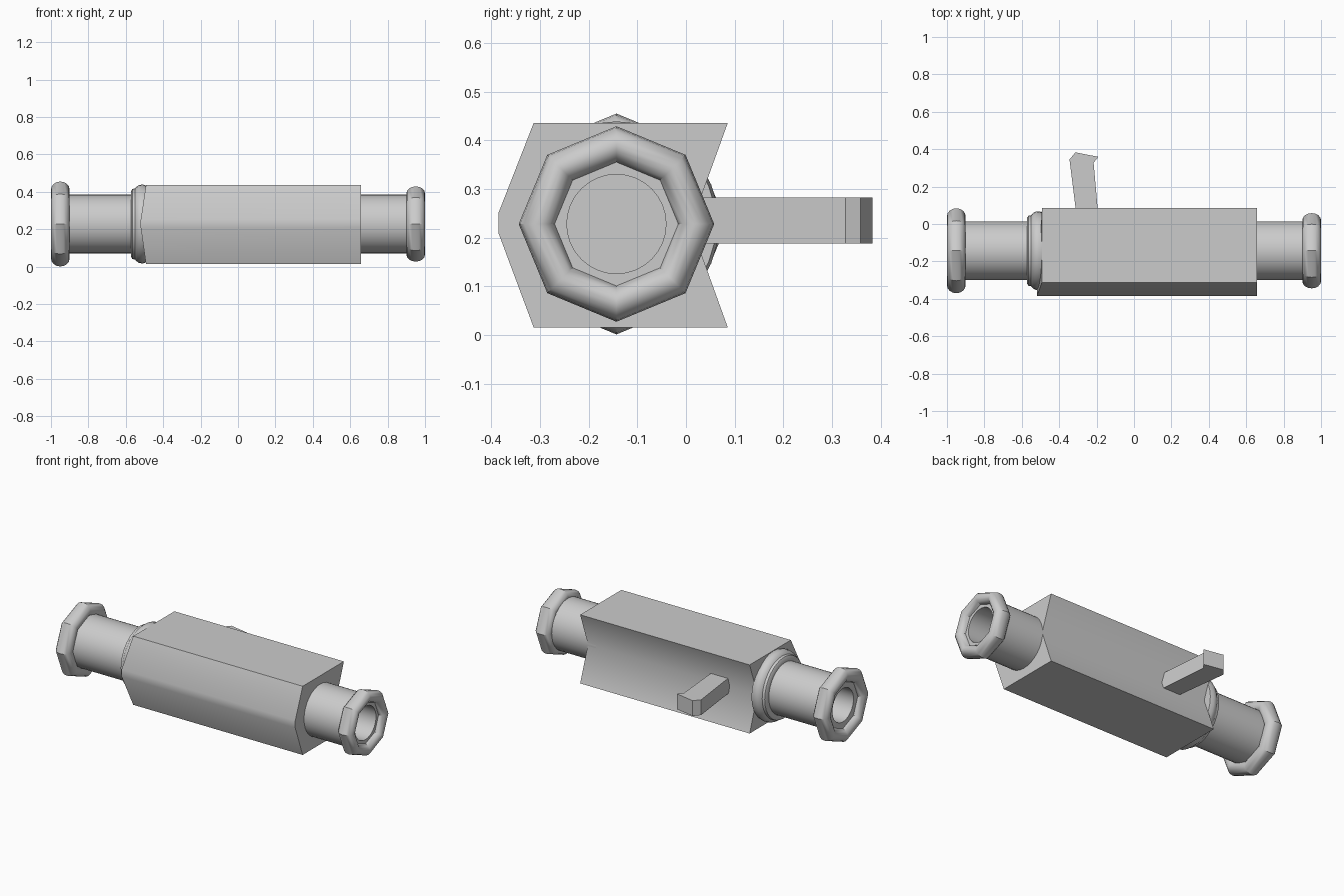
import bpy
import bmesh
from math import radians, cos, sin, pi

old = bpy.data.objects.get("Cube")
if old:
    bpy.data.objects.remove(old, do_unlink=True)

metal = bpy.data.materials.new("grey metal")
grey = (0.6, 0.6, 0.6, 1)
metal.diffuse_color = grey
metal.use_nodes = True
metal.node_tree.nodes["Principled BSDF"].inputs["Base Color"].default_value = grey

AXIS_Y, AXIS_Z = -0.143, 0.228


def finish(bm, name, angle):
    bmesh.ops.recalc_face_normals(bm, faces=bm.faces)
    mesh = bpy.data.meshes.new(name)
    bm.to_mesh(mesh)
    bm.free()
    obj = bpy.data.objects.new(name, mesh)
    bpy.context.collection.objects.link(obj)
    mesh.materials.append(metal)
    bpy.ops.object.select_all(action="DESELECT")
    obj.select_set(True)
    bpy.context.view_layer.objects.active = obj
    bpy.ops.object.shade_smooth_by_angle(angle=radians(angle))
    return obj


def lathe(name, profile, sides, closed=False, angle=35):
    """Turn an (x, radius) profile about the pipe axis; radius 0 makes a cap."""
    bm = bmesh.new()
    rings = []
    for x, r in profile:
        count = sides if r else 1
        rings.append([bm.verts.new((x, AXIS_Y + r * sin(2 * pi * i / sides),
                                    AXIS_Z + r * cos(2 * pi * i / sides)))
                      for i in range(count)])
    pairs = list(zip(rings, rings[1:]))
    if closed:
        pairs.append((rings[-1], rings[0]))
    for a, b in pairs:
        for i in range(sides):
            j = (i + 1) % sides
            quad = [a[i % len(a)], a[j % len(a)], b[j % len(b)], b[i % len(b)]]
            bm.faces.new(list(dict.fromkeys(quad)))
    return finish(bm, name, angle)


def prism(name, lower, upper, angle):
    """Join two matching outlines into a solid."""
    bm = bmesh.new()
    a = [bm.verts.new(p) for p in lower]
    b = [bm.verts.new(p) for p in upper]
    bm.faces.new(a)
    bm.faces.new(b)
    for i in range(len(a)):
        j = (i + 1) % len(a)
        bm.faces.new((a[i], a[j], b[j], b[i]))
    return finish(bm, name, angle)


# Main body: pointed front, V groove along the back
section = [(-0.385, 0.208), (-0.385, 0.252), (-0.313, 0.436), (0.086, 0.436),
           (0.01, 0.226), (0.086, 0.015), (-0.313, 0.015)]
left_end = [(-0.52 if y < -0.35 else -0.492, y, z) for y, z in section]
right_end = [(0.658, y, z) for y, z in section]
prism("body", left_end, right_end, 44)

# Hollow pipes at both ends
for name, side, inner in (("left_pipe", 1, 0.6), ("right_pipe", -1, 0.45)):
    lathe(name, [(side * inner, 0.157), (side * 0.965, 0.157), (side * 0.965, 0.102),
                 (side * 0.7, 0.102), (side * 0.7, 0)], 32)

# Eight-sided rounded rings around the pipe mouths
for name, x, major, minor in (("left_ring", 0.95, 0.163, 0.038),
                              ("right_ring", -0.95, 0.184, 0.043)):
    tube = [(x + 0.05 * cos(pi * k / 8), major + minor * sin(pi * k / 8))
            for k in range(16)]
    lathe(name, tube, 8, closed=True, angle=38)

# Stepped collar between the right pipe and the body
lathe("collar", [(-0.572, 0.15), (-0.572, 0.175), (-0.565, 0.187), (-0.55, 0.19),
                 (-0.545, 0.197), (-0.53, 0.208), (-0.51, 0.211), (-0.488, 0.205),
                 (-0.488, 0)], 32)

# Hooked handle standing out of the back groove
outline = [(-0.3, -0.02), (-0.313, 0.09), (-0.345, 0.345), (-0.313, 0.383),
           (-0.19, 0.359), (-0.216, 0.328), (-0.195, 0.09), (-0.186, -0.02)]
prism("handle", [(x, y, 0.188) for x, y in outline],
      [(x, y, 0.282) for x, y in outline], 20)
